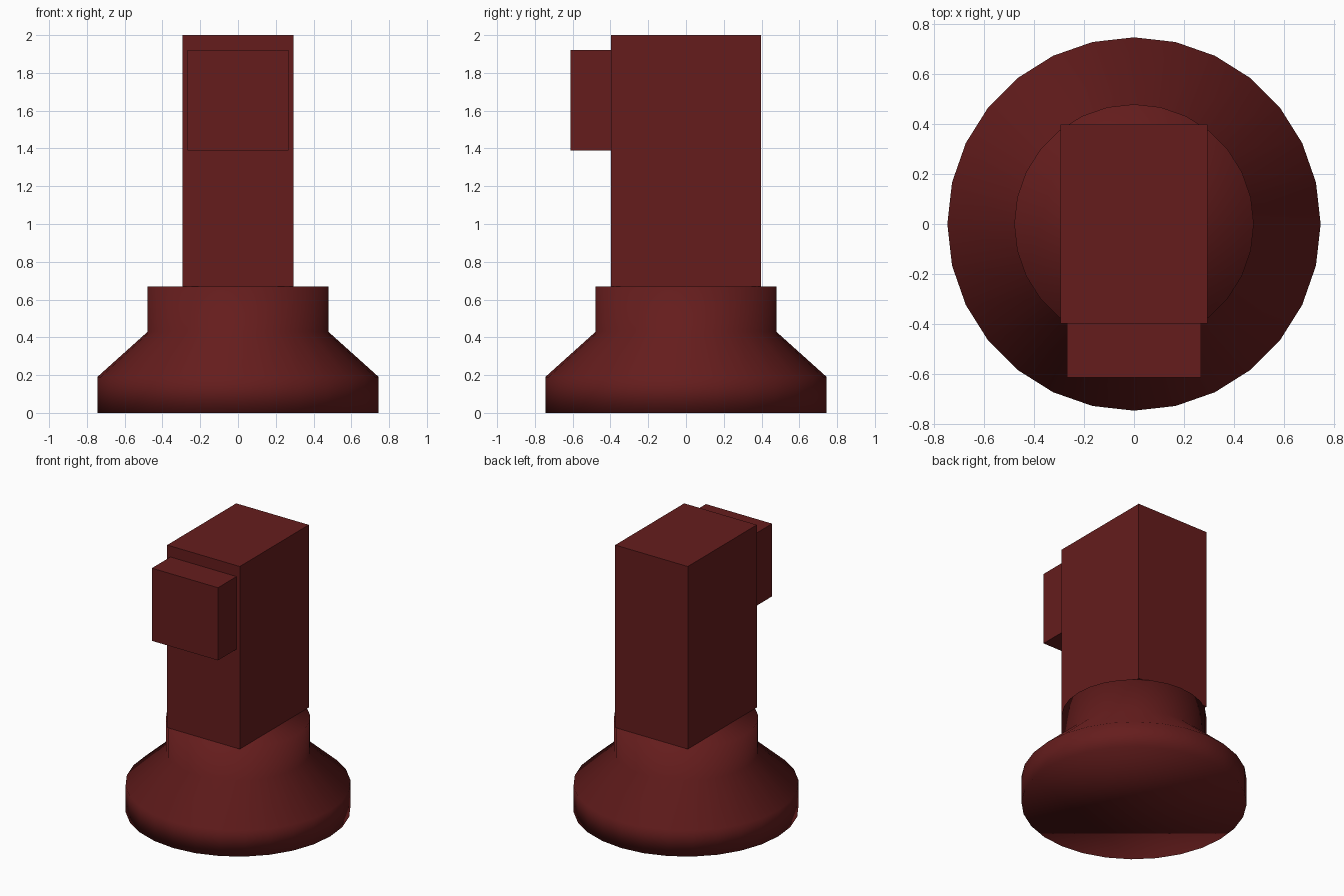
import bpy, bmesh, math

if "Cube" in bpy.data.objects:
    bpy.data.objects.remove(bpy.data.objects["Cube"])

red = bpy.data.materials.new("dark_red")
red.diffuse_color = (0.13, 0.012, 0.012, 1)
red.use_nodes = True
red.node_tree.nodes["Principled BSDF"].inputs["Base Color"].default_value = red.diffuse_color


def finish(name, bm, smooth=False):
    bmesh.ops.recalc_face_normals(bm, faces=bm.faces)
    for f in bm.faces:
        f.smooth = smooth
    mesh = bpy.data.meshes.new(name)
    bm.to_mesh(mesh)
    bm.free()
    mesh.materials.append(red)
    obj = bpy.data.objects.new(name, mesh)
    bpy.context.collection.objects.link(obj)
    return obj


def lathe(name, profile, sides):
    bm = bmesh.new()
    rings = [[bm.verts.new((r * math.cos(2 * math.pi * i / sides),
                            r * math.sin(2 * math.pi * i / sides), z))
              for i in range(sides)] for r, z in profile]
    for a, b in zip(rings, rings[1:]):
        for i in range(sides):
            j = (i + 1) % sides
            bm.faces.new((a[i], a[j], b[j], b[i]))
    bm.faces.new(rings[0][::-1])
    bm.faces.new(rings[-1])
    return finish(name, bm, smooth=True)


def box(name, lo, hi):
    bm = bmesh.new()
    bmesh.ops.create_cube(bm, size=1)
    for v in bm.verts:
        v.co = [(a + b) / 2 + c * (b - a) for a, b, c in zip(lo, hi, v.co)]
    return finish(name, bm)


# Round flared foot with collar, softly shaded
lathe("flared_base", [(0.745, 0), (0.745, 0.19), (0.478, 0.43), (0.478, 0.668)], 28)

# Upright rectangular column
box("column", (-0.293, -0.398, 0.668), (0.293, 0.398, 2.0))

# Block on the front of the column
box("front_block", (-0.267, -0.612, 1.39), (0.267, -0.398, 1.92))
